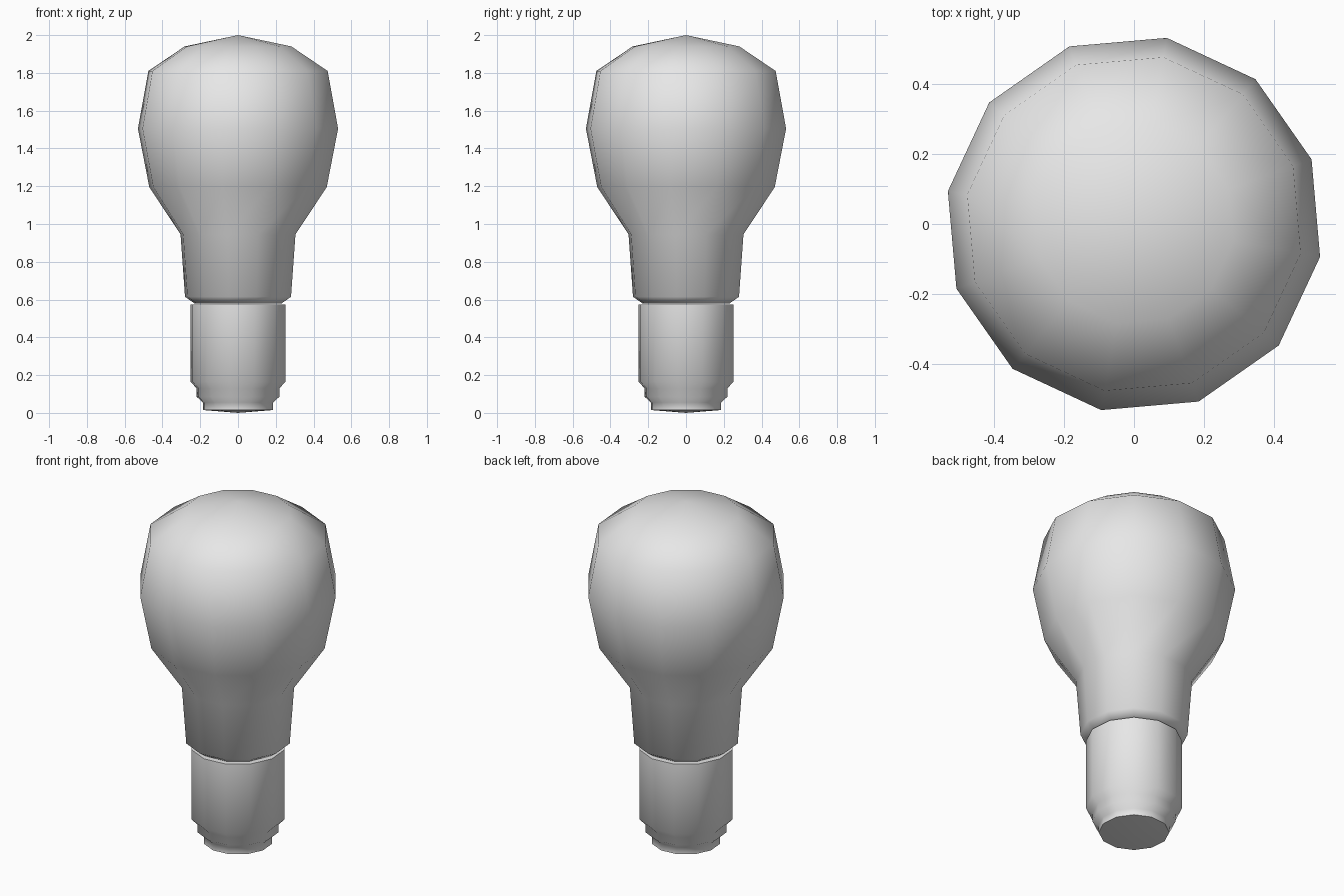
import bpy
import math

cube = bpy.data.objects.get("Cube")
if cube:
    bpy.data.objects.remove(cube, do_unlink=True)

SIDES = 12
TURN = math.radians(-10)

grey = bpy.data.materials.new("plain grey")
grey.use_nodes = True
colour = (0.8, 0.8, 0.8, 1)
grey.diffuse_color = colour
grey.node_tree.nodes["Principled BSDF"].inputs["Base Color"].default_value = colour


def lathe(name, profile, bottom_z, top_z):
    """Revolve (radius, height) rings and close both ends with a centre point."""
    verts, faces = [], []
    for r, z in profile:
        for i in range(SIDES):
            a = TURN + math.tau * i / SIDES
            verts.append((r * math.cos(a), r * math.sin(a), z))
    low, high = len(verts), len(verts) + 1
    verts += [(0, 0, bottom_z), (0, 0, top_z)]
    last = (len(profile) - 1) * SIDES
    for i in range(SIDES):
        j = (i + 1) % SIDES
        for k in range(0, last, SIDES):
            faces.append((k + i, k + j, k + SIDES + j, k + SIDES + i))
        faces.append((low, j, i))
        faces.append((high, last + i, last + j))
    mesh = bpy.data.meshes.new(name)
    mesh.from_pydata(verts, [], faces)
    mesh.materials.append(grey)
    mesh.shade_smooth()
    obj = bpy.data.objects.new(name, mesh)
    bpy.context.collection.objects.link(obj)
    return obj


def sharpen(obj, degrees):
    bpy.ops.object.select_all(action="DESELECT")
    obj.select_set(True)
    bpy.context.view_layer.objects.active = obj
    bpy.ops.object.shade_smooth_by_angle(angle=math.radians(degrees))


# Glass bulb with its neck
lathe("glass_bulb", [
    (0.235, 0.58), (0.285, 0.615), (0.309, 0.945), (0.477, 1.195),
    (0.538, 1.505), (0.482, 1.81), (0.287, 1.94)], 0.58, 2.0)

# Stepped socket base
base = lathe("socket_base", [
    (0.188, 0.015), (0.188, 0.055), (0.222, 0.085), (0.222, 0.13),
    (0.256, 0.165), (0.256, 0.575)], 0.0, 0.575)
sharpen(base, 60)
